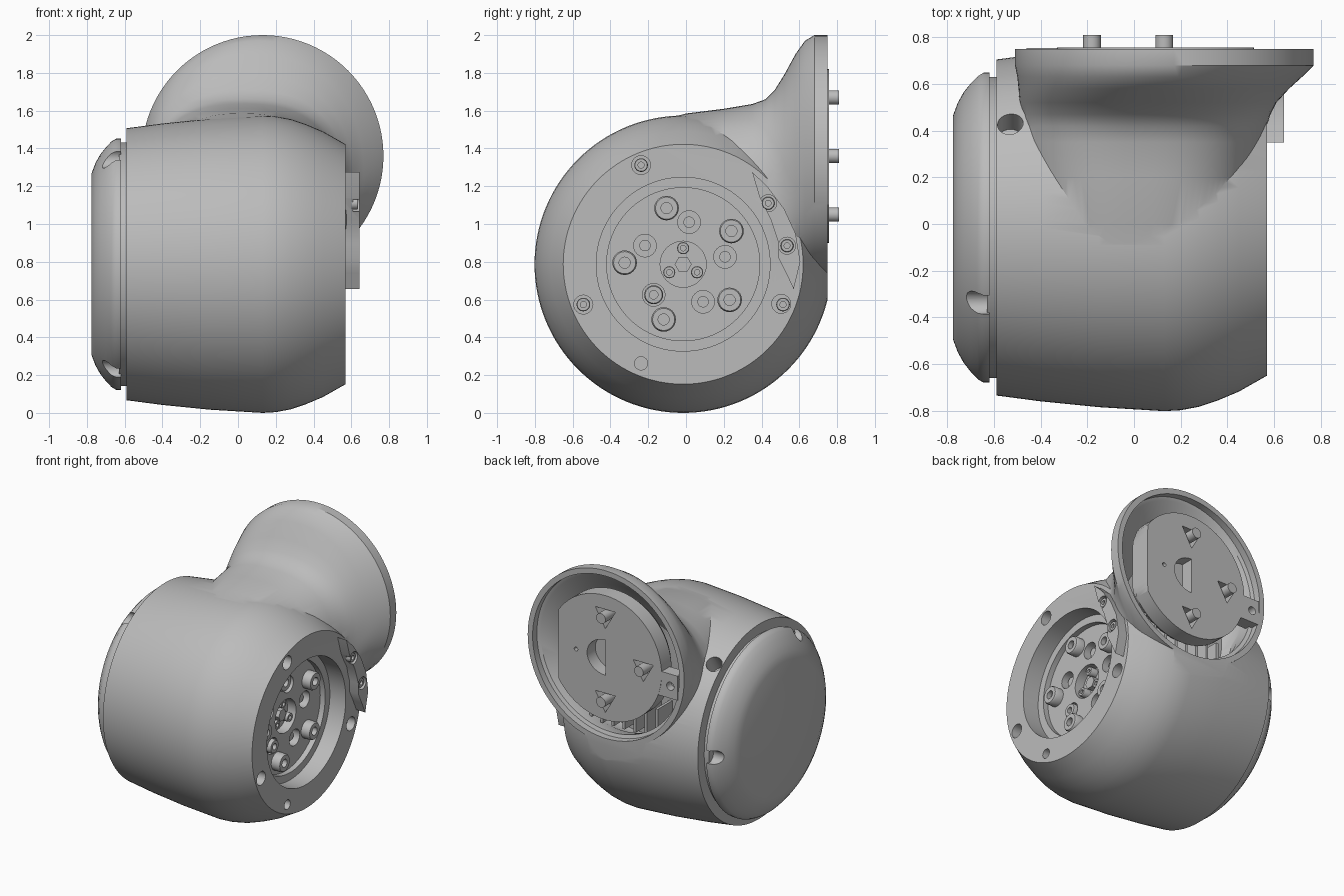
import bpy, bmesh, math
from math import sin, cos, pi, radians
from mathutils import Vector

if "Cube" in bpy.data.objects:
    bpy.data.objects.remove(bpy.data.objects["Cube"])

grey = bpy.data.materials.new("satin_grey")
grey.use_nodes = True
grey.diffuse_color = (0.5, 0.5, 0.5, 1)
grey.node_tree.nodes["Principled BSDF"].inputs["Base Color"].default_value = (0.5, 0.5, 0.5, 1)

X, Y = Vector((1, 0, 0)), Vector((0, 1, 0))
CY, CZ = -0.015, 0.787        # main drum axis
FX, FZ = 0.13, 1.36           # flange axis


def skin(name, rings):
    """Bridge equal rings of points and cap both ends."""
    bm = bmesh.new()
    loops = [[bm.verts.new(p) for p in ring] for ring in rings]
    n = len(loops[0])
    for a, b in zip(loops, loops[1:]):
        for i in range(n):
            j = (i + 1) % n
            bm.faces.new((a[i], a[j], b[j], b[i]))
    bm.faces.new(loops[0][::-1])
    bm.faces.new(loops[-1])
    bmesh.ops.recalc_face_normals(bm, faces=bm.faces)
    mesh = bpy.data.meshes.new(name)
    bm.to_mesh(mesh)
    bm.free()
    mesh.materials.append(grey)
    ob = bpy.data.objects.new(name, mesh)
    bpy.context.collection.objects.link(ob)
    return ob


def lathe(name, profile, origin, axis, sides=24, phase=0.0):
    """Revolve (distance along axis, radius) pairs about an axis."""
    q, o = axis.to_track_quat('Z', 'Y'), Vector(origin)
    angles = [phase + 2 * pi * i / sides for i in range(sides)]
    return skin(name, [[o + q @ Vector((r * cos(a), r * sin(a), t)) for a in angles]
                       for t, r in profile])


def rod(name, origin, axis, r, length, sides=24, phase=0.0):
    return lathe(name, [(0, r), (length, r)], origin, axis, sides, phase)


def oval(y, cx, cz, rx, rz, power=2.0, n=96):
    """Rounded cross-section in the xz plane."""
    def c(v):
        return math.copysign(abs(v) ** (2 / power), v)
    return [(cx + rx * c(cos(2 * pi * i / n)), y, cz + rz * c(sin(2 * pi * i / n)))
            for i in range(n)]


def box(name, lo, hi):
    return skin(name, [[(x, lo[1], lo[2]), (x, hi[1], lo[2]), (x, hi[1], hi[2]), (x, lo[1], hi[2])]
                       for x in (lo[0], hi[0])])


def carve(ob, tools, operation='DIFFERENCE'):
    """Apply booleans and drop the tools."""
    bpy.context.view_layer.objects.active = ob
    for tool in tools:
        mod = ob.modifiers.new("cut", 'BOOLEAN')
        mod.operation, mod.object, mod.solver = operation, tool, 'EXACT'
        bpy.ops.object.modifier_apply(modifier=mod.name)
        bpy.data.objects.remove(tool)


def around(r, angle):
    """Point (y, z) on a circle about the drum axis."""
    return CY + r * cos(radians(angle)), CZ + r * sin(radians(angle))


def socket_bolt(name, origin, axis, r, h):
    lathe(name, [(0, r), (h * .85, r), (h, r * .9), (h, r * .45), (h * .5, r * .45)], origin, axis)


# Drum housing and the neck that flares into the rear flange
housing = lathe("housing", [(-.59, .72), (-.4, .745), (-.15, .77), (.13, .787), (.2, .783),
                            (.28, .768), (.36, .741), (.45, .703), (.57, .635)],
                (0, CY, CZ), X, 128)
neck = skin("neck", [oval(*s) for s in (
    (-.2, .02, .95, .48, .58, 2.6), (0, .02, .96, .5, .625, 2.6),
    (.2, .02, 1.0, .52, .61, 2.6), (.35, .03, 1.05, .53, .585, 2.6),
    (.42, .04, 1.1, .53, .56, 2.5), (.47, .05, 1.15, .535, .56, 2.4),
    (.52, .06, 1.21, .55, .58, 2.3), (.58, .085, 1.29, .58, .61, 2.1),
    (.63, .11, 1.335, .61, .635), (.68, FX, FZ, .64, .64), (.75, FX, FZ, .64, .64))])
carve(housing, [neck], 'UNION')

# Hollow flange, trimmed back and output recess
cavity = skin("cavity", [oval(*s) for s in (
    (.46, .05, 1.15, .43, .43), (.52, .06, 1.2, .48, .48), (.6, .1, 1.3, .53, .53),
    (.69, FX, FZ, .575, .575), (.70, FX, FZ, .60, .60), (.9, FX, FZ, .60, .60))])
cuts = [box("back_trim", (-1, .75, 0), (1, 1, 2)), cavity,
        lathe("recess", [(.40, .405), (.44, .405), (.44, .46), (.7, .46)], (0, CY, CZ), X, 96),
        rod("hub_hole", (.33, CY, CZ), X, .122, .2, 32),
        rod("side_hole", (-.53, .36, 1.26), Vector((0, .55, .83)), .055, .4)]
for k in range(5):
    cuts.append(rod("pocket", (.34, *around(.225, 10 + 72 * k)), X, .06, .2))
for r, angle, size in ((.57, 113, .05), (.57, 202, .05), (.56, 338, .05), (.57, 247, .035)):
    cuts.append(rod("ring_hole", (.47, *around(r, angle)), X, size, .2))
carve(housing, cuts)

# Bolts inside the recess and the ring holes
for k in range(5):
    socket_bolt("output_bolt", (.395, *around(.31, 34.5 + 72 * k)), X, .065, .07)
    rod("pocket_pin", (.33, *around(.225, 10 + 72 * k)), X, .03, .04)
for k in range(3):
    socket_bolt("hub_screw", (.325, *around(.085, 90 + 120 * k)), X, .032, .06)
    socket_bolt("ring_bolt", (.465, *around(.57, (113, 202, 338)[k])), X, .036, .05)
rod("hub_core", (.325, CY, CZ), X, .045, .05, 6)
socket_bolt("small_bolt", (.33, *around(.225, 226)), X, .05, .09)

# End cap with notches at its seam
cap = lathe("end_cap", [(-.62, .665), (-.645, .665), (-.67, .65), (-.70, .618), (-.73, .58),
                        (-.755, .535), (-.775, .482)], (0, CY, CZ), X, 128)
carve(cap, [rod("notch", (-.8, *around(.645, a)), X, .05, .4) for a in (120, 240, 0)])
lathe("cap_seam", [(-.63, .645), (-.58, .645)], (0, CY, CZ), X, 96)

# Crescent clamp beside the output ring
crescent = [(.35, 1.275), (.43, 1.2), (.52, 1.08), (.58, .95), (.605, .8), (.57, .655),
            (.53, .74), (.49, .82), (.49, .9), (.45, 1.02), (.39, 1.14)]
clamp = skin("clamp", [[(x, y, z) for y, z in crescent] for x in (.54, .642)])
clamp_bolts = ((.435, 1.11), (.535, .885))
carve(clamp, [rod("clamp_hole", (.61, y, z), X, .045, .1) for y, z in clamp_bolts])
for y, z in clamp_bolts:
    socket_bolt("clamp_bolt", (.6, y, z), X, .034, .035)


# Mounting plate in the flange, flat on its left edge
def plate_ring(y, r):
    return [(FX + min(r * cos(2 * pi * i / 64), .385), y, FZ + r * sin(2 * pi * i / 64))
            for i in range(64)]


plate = skin("mounting_plate", [plate_ring(.6, .43), plate_ring(.64, .46), plate_ring(.757, .46)])
bolt_spots = ((FX, FZ + .31), (FX, FZ - .31), (FX - .31, FZ))
half = [(FX + .15 * sin(pi * i / 16), FZ + .13 * cos(pi * i / 16)) for i in range(17)]
pockets = [skin("centre_pocket", [[(x, y, z) for x, z in half] for y in (.66, .9)])]
pockets += [rod("bolt_pocket", (x, .68, z), Y, .095, .2, 3, pi / 6) for x, z in bolt_spots]
pockets.append(rod("pin_hole", (FX + .24, .72, FZ), Y, .015, .1, 12))
carve(plate, pockets)
for x, z in bolt_spots:
    rod("mount_bolt", (x, .62, z), Y, .038, .19)
rod("plate_core", (.1, .44, 1.25), Y, .28, .18, 48)
tab = box("plate_tab", (-.46, .66, 1.2), (-.27, .755, 1.38))
carve(tab, [rod("tab_hole", (-.4, .7, 1.29), Y, .03, .1)])

# Cooling ribs in the lower part of the flange
for k in range(8):
    x = -.2 + .09 * k
    box("rib", (x - .01, .42, .8), (x + .01, .63, 1.02))

# Smooth shading with crisp edges
bpy.ops.object.select_all(action='DESELECT')
for ob in bpy.context.scene.objects:
    if ob.type == 'MESH' and grey.name in ob.data.materials:
        ob.select_set(True)
        bpy.context.view_layer.objects.active = ob
bpy.ops.object.shade_smooth_by_angle(angle=radians(32))
